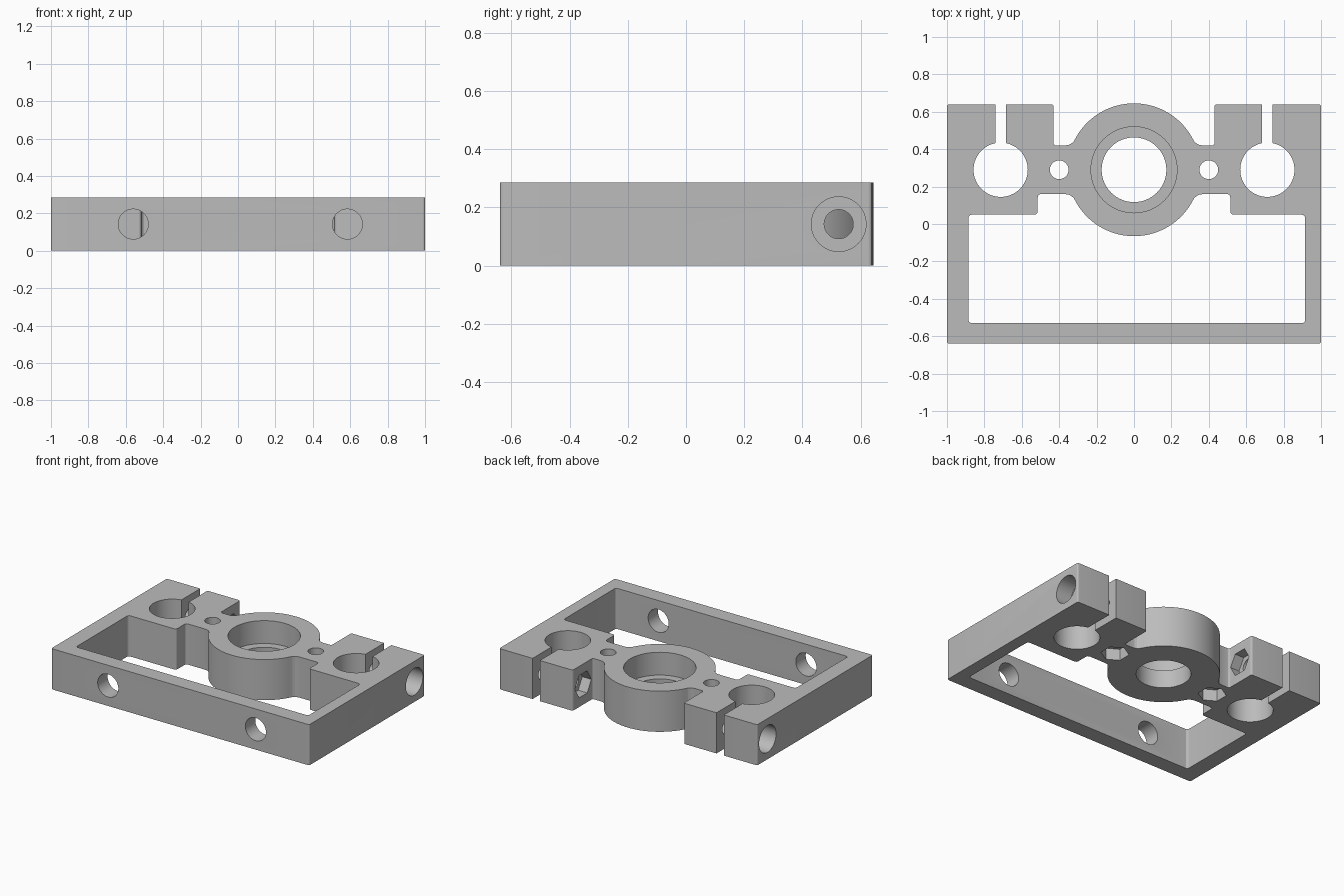
import bpy, bmesh, math
from mathutils import Vector, Matrix

default = bpy.data.objects.get("Cube")
if default:
    bpy.data.objects.remove(default, do_unlink=True)

H = 0.285            # plate height
MID = H / 2
CY = 0.29            # y of the bearing and rod holes
RING = 0.355         # outer radius of the bearing ring
SCREW_Y = 0.525

grey = bpy.data.materials.new("plain grey")
grey.use_nodes = True
grey.diffuse_color = (0.5, 0.5, 0.5, 1)
grey.node_tree.nodes["Principled BSDF"].inputs["Base Color"].default_value = (0.5, 0.5, 0.5, 1)


def add_object(name, bm):
    bmesh.ops.recalc_face_normals(bm, faces=bm.faces)
    mesh = bpy.data.meshes.new(name)
    bm.to_mesh(mesh)
    bm.free()
    mesh.materials.append(grey)
    obj = bpy.data.objects.new(name, mesh)
    bpy.context.collection.objects.link(obj)
    return obj


def rounded(corners):
    """Outline from (x, y, cut) corners; each corner with a cut is rounded."""
    out = []
    for i, (x, y, cut) in enumerate(corners):
        p = Vector((x, y))
        if not cut:
            out.append(p)
            continue
        before = Vector(corners[i - 1][:2])
        after = Vector(corners[(i + 1) % len(corners)][:2])
        a = p + (before - p).normalized() * cut
        b = p + (after - p).normalized() * cut
        for k in range(5):
            t = k / 4
            out.append(a * (1 - t) ** 2 + p * 2 * t * (1 - t) + b * t * t)
    return out


def prism(name, outline, z0, z1):
    bm = bmesh.new()
    face = bm.faces.new([bm.verts.new((p.x, p.y, z0)) for p in outline])
    top = bmesh.ops.extrude_face_region(bm, geom=[face])["geom"]
    verts = [g for g in top if isinstance(g, bmesh.types.BMVert)]
    bmesh.ops.translate(bm, vec=(0, 0, z1 - z0), verts=verts)
    return add_object(name, bm)


def ring_arc(start, end, n=36):
    angles = [start + (end - start) * i / n for i in range(n + 1)]
    return [(RING * math.cos(a), CY + RING * math.sin(a), 0) for a in angles]


def drill(start, end, radius, sides=64, turn=0):
    """Cut a round or hexagonal hole between two points."""
    start, end = Vector(start), Vector(end)
    axis = end - start
    bm = bmesh.new()
    bmesh.ops.create_cone(bm, cap_ends=True, segments=sides, radius1=radius,
                          radius2=radius, depth=axis.length)
    spin = axis.to_track_quat("Z", "Y").to_matrix().to_4x4() @ Matrix.Rotation(turn, 4, "Z")
    bmesh.ops.transform(bm, matrix=Matrix.Translation((start + end) / 2) @ spin, verts=bm.verts)
    subtract(add_object("hole_cutter", bm))


def subtract(cutter):
    cutter.hide_render = True
    mod = plate.modifiers.new("cut", "BOOLEAN")
    mod.operation = "DIFFERENCE"
    mod.solver = "EXACT"
    mod.object = cutter
    bpy.context.view_layer.objects.active = plate
    bpy.ops.object.modifier_apply(modifier=mod.name)
    bpy.data.objects.remove(cutter, do_unlink=True)


# Outer silhouette: frame, two clamp blocks and the rounded back of the ring
web = 0.13
join_x = math.sqrt(RING ** 2 - web ** 2)
outer = [(-1, -0.64, 0.015), (1, -0.64, 0.015), (1, 0.64, 0.015),
         (0.43, 0.64, 0.015), (0.43, CY + web, 0.015), (join_x, CY + web, 0.04)]
outer += ring_arc(0.5, math.pi - 0.5)
outer += [(-join_x, CY + web, 0.04), (-0.43, CY + web, 0.015),
          (-0.43, 0.64, 0.015), (-1, 0.64, 0.015)]
plate = prism("clamp_frame", rounded(outer), 0, H)

# Large window in front of the ring
window = [(-0.885, -0.53, 0.02), (0.915, -0.53, 0.02), (0.915, 0.05, 0.02),
          (0.515, 0.05, 0.02), (0.515, CY - web, 0.02), (join_x, CY - web, 0.04)]
window += ring_arc(-0.5, 0.5 - math.pi)
window += [(-join_x, CY - web, 0.04), (-0.515, CY - web, 0.02),
           (-0.515, 0.05, 0.02), (-0.885, 0.05, 0.02)]
subtract(prism("window_cutter", rounded(window), -0.1, H + 0.1))

# Bearing seat and its through hole
drill((0, CY, -0.1), (0, CY, H + 0.1), 0.173)
drill((0, CY, H - 0.16), (0, CY, H + 0.1), 0.23)

for side in (-1, 1):
    # Rod hole with its clamping slot
    rod_x = 0.713 * side
    drill((rod_x, CY, -0.1), (rod_x, CY, H + 0.1), 0.145)
    slot = [Vector((rod_x + dx, y)) for dx, y in
            ((-0.028, CY), (0.028, CY), (0.028, 0.7), (-0.028, 0.7))]
    subtract(prism("slot_cutter", slot, -0.1, H + 0.1))
    # Small vertical screw hole with a nut pocket underneath
    drill((0.4 * side, CY, -0.1), (0.4 * side, CY, H + 0.1), 0.05, 40)
    drill((0.4 * side, CY, -0.1), (0.4 * side, CY, 0.08), 0.09, 6)
    # Sideways clamp screw: bore, head recess and nut pocket
    drill((0.39 * side, SCREW_Y, MID), (1.1 * side, SCREW_Y, MID), 0.05, 40)
    drill((0.88 * side, SCREW_Y, MID), (1.1 * side, SCREW_Y, MID), 0.094)
    drill((0.38 * side, SCREW_Y, MID), (0.5 * side, SCREW_Y, MID), 0.09, 6, math.pi / 2)

# Two mounting holes through the front wall
for x in (-0.56, 0.585):
    drill((x, -0.75, MID), (x, -0.4, MID), 0.08)

bpy.ops.object.select_all(action="DESELECT")
plate.select_set(True)
bpy.context.view_layer.objects.active = plate
bpy.ops.object.shade_smooth_by_angle(angle=math.radians(15))
